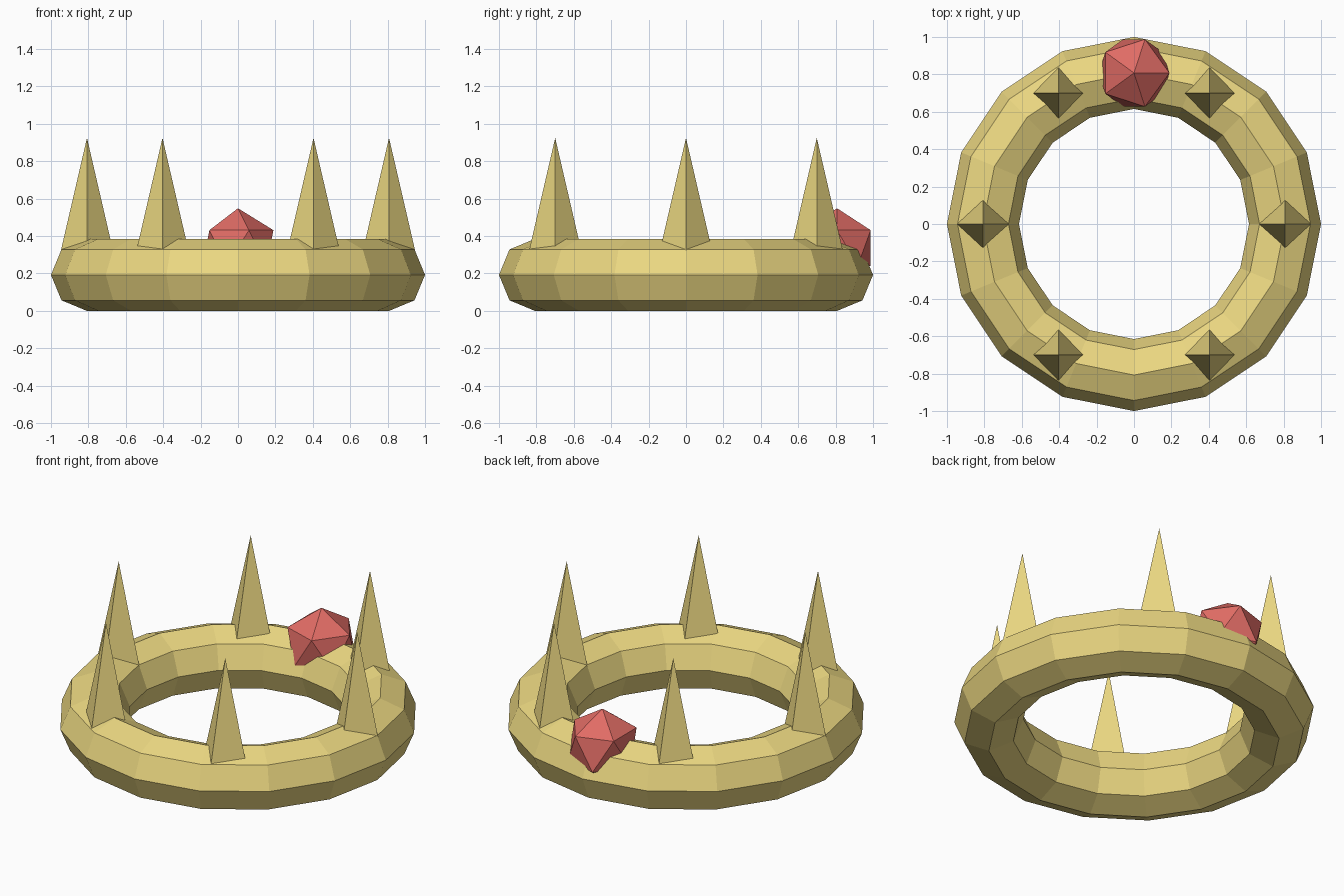
import bpy
from math import cos, sin, radians

if "Cube" in bpy.data.objects:
    bpy.data.objects.remove(bpy.data.objects["Cube"])


def material(name, color):
    m = bpy.data.materials.new(name)
    m.diffuse_color = (*color, 1)
    m.use_nodes = True
    m.node_tree.nodes["Principled BSDF"].inputs["Base Color"].default_value = m.diffuse_color
    return m


def finish(name, mat):
    ob = bpy.context.object
    ob.name = name
    ob.data.materials.append(mat)
    return ob


gold = material("gold", (0.83, 0.68, 0.22))
red = material("red", (0.75, 0.15, 0.13))

RING_R, TUBE_R = 0.8075, 0.1925

# Ring band: low-poly torus resting on the ground
bpy.ops.mesh.primitive_torus_add(
    major_segments=16, minor_segments=8, major_radius=RING_R,
    minor_radius=TUBE_R, location=(0, 0, TUBE_R))
finish("band", gold)

# Six four-sided spikes, bases sunk into the band
base_z, tip_z = 0.29, 0.925
for i in range(6):
    a = radians(60 * i)
    bpy.ops.mesh.primitive_cone_add(
        vertices=4, radius1=0.147, radius2=0, depth=tip_z - base_z,
        location=(RING_R * cos(a), RING_R * sin(a), (base_z + tip_z) / 2))
    finish(f"spike_{i + 1}", gold)

# Faceted gem at the back
bpy.ops.mesh.primitive_ico_sphere_add(
    subdivisions=1, radius=0.2115, location=(0, RING_R, 0.337))
finish("gem", red)
